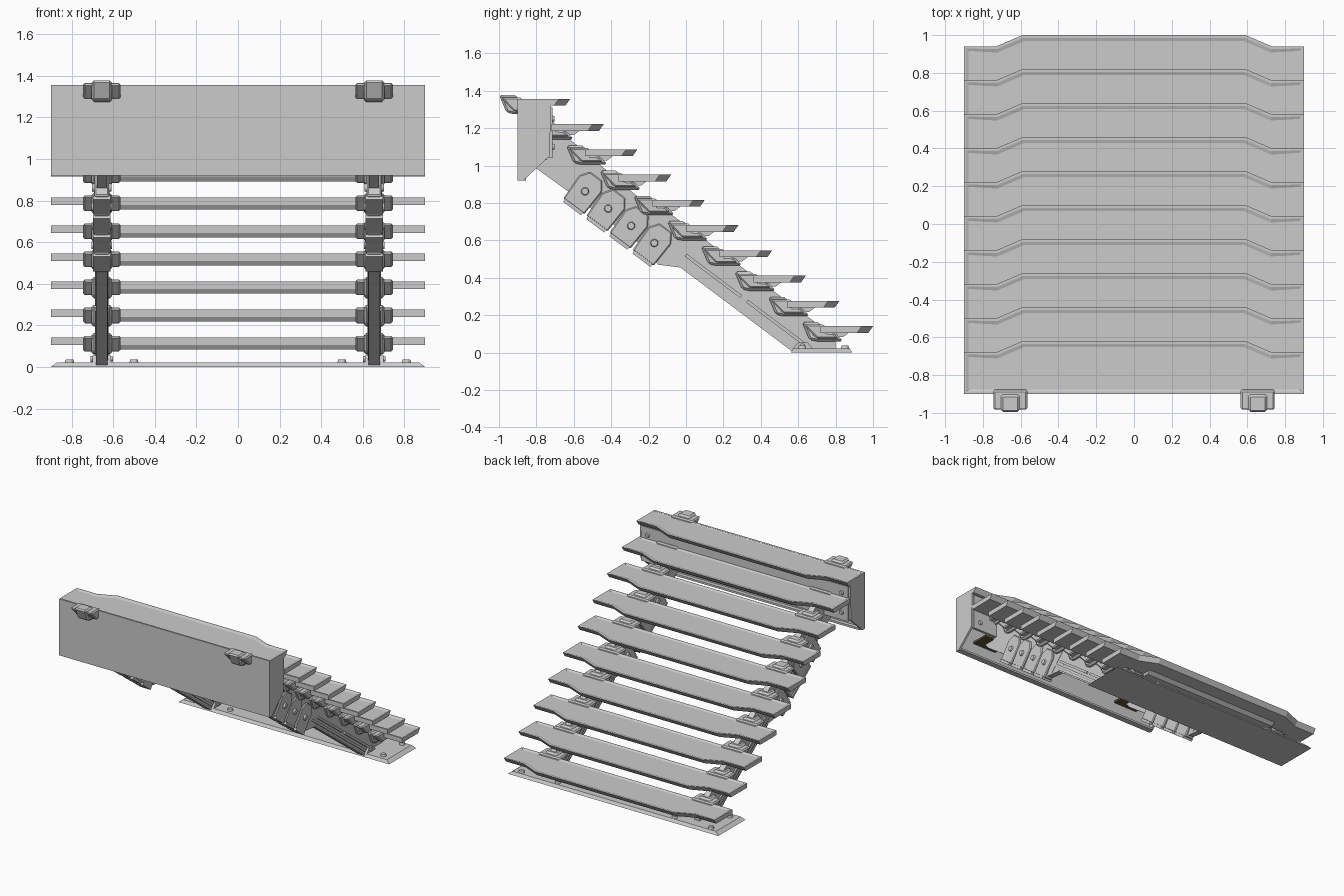
import bpy, bmesh
from mathutils import Vector, Matrix

if "Cube" in bpy.data.objects:
    bpy.data.objects.remove(bpy.data.objects["Cube"])

DY, DZ, N = 0.18, 0.135, 10          # run, rise and number of treads
D = Vector((0.8, -0.6))              # down-slope direction in (y, z)
NRM = Vector((0.6, 0.8))             # normal of the slope


def finish(name, bm, bevel=0):
    bmesh.ops.recalc_face_normals(bm, faces=bm.faces)
    me = bpy.data.meshes.new(name)
    bm.to_mesh(me)
    bm.free()
    ob = bpy.data.objects.new(name, me)
    bpy.context.collection.objects.link(ob)
    if bevel:
        m = ob.modifiers.new("edge", 'BEVEL')
        m.width, m.segments, m.limit_method = bevel, 1, 'ANGLE'
    return ob


def prism(name, pts, x0, x1, bevel=0):
    """(y, z) profile extruded along x"""
    bm = bmesh.new()
    f = bm.faces.new([bm.verts.new((x0, y, z)) for y, z in pts])
    r = bmesh.ops.extrude_face_region(bm, geom=[f])
    vs = [v for v in r['geom'] if isinstance(v, bmesh.types.BMVert)]
    bmesh.ops.translate(bm, verts=vs, vec=(x1 - x0, 0, 0))
    return finish(name, bm, bevel)


def box(name, x0, x1, y0, y1, z0, z1, bevel=0):
    return prism(name, [(y0, z0), (y1, z0), (y1, z1), (y0, z1)], x0, x1, bevel)


def bolt(name, loc, r, h, axis, sides=12):
    bm = bmesh.new()
    rot = Vector(axis).to_track_quat('Z', 'Y').to_matrix().to_4x4()
    bmesh.ops.create_cone(bm, cap_ends=True, segments=sides, radius1=r, radius2=r * .8,
                          depth=h, matrix=Matrix.Translation(loc) @ rot)
    return finish(name, bm)


def slope(origin, pairs):
    """profile given in (along slope, normal to slope) coordinates"""
    return [tuple(Vector(origin) + D * a + NRM * b) for a, b in pairs]


def tread(i, dy, dz):
    # plank with a wider middle, tapered underside and recessed top
    out = [(-.9, .72), (.9, .72), (.9, .94), (.73, .94), (.59, 1.0),
           (-.59, 1.0), (-.73, .94), (-.9, .94)]
    bm = bmesh.new()
    f = bm.faces.new([bm.verts.new((x, y + dy, .141 + dz)) for x, y in out])
    low = [bm.verts.new((x, y + dy - (.025 if y > .8 else 0), .105 + dz)) for x, y in out]
    top = list(f.verts)
    for k in range(8):
        j = (k + 1) % 8
        bm.faces.new((top[k], top[j], low[j], low[k]))
    bm.faces.new(low)
    bmesh.ops.recalc_face_normals(bm, faces=bm.faces)
    bmesh.ops.inset_region(bm, faces=[f], thickness=.015, depth=0)
    bmesh.ops.inset_region(bm, faces=[f], thickness=.018, depth=-.006)
    finish(f"tread_{i}", bm)
    # stiffening bar under the plank
    prism(f"tread_bar_{i}", [(.72 + dy, .106 + dz), (.735 + dy, .083 + dz),
                             (.84 + dy, .083 + dz), (.87 + dy, .106 + dz)], -.58, .58)


def clamp(i, s, dy, dz):
    # stepped clamp that carries the tread on the stringer
    core = [(.62, .163), (.66, .068), (.70, .06), (.84, .06), (.80, .106), (.73, .108), (.715, .163)]
    wing = [(.632, .145), (.645, .15), (.74, .15), (.75, .107), (.79, .104), (.815, .075),
            (.70, .075)]
    for nm, pts, w in (("clamp_core", core, .05), ("clamp_wing", wing, .09)):
        prism(f"{nm}_{i}", [(y + dy, z + dz) for y, z in pts],
              s * .655 - w, s * .655 + w, .012)


for i in range(N):
    tread(i, -DY * i, DZ * i)
    for s in (-1, 1):
        clamp(i, s, -DY * i, DZ * i)

# base plate with sloped rim, and its bolts
bm = bmesh.new()
bmesh.ops.create_cube(bm, size=1)
for v in bm.verts:
    up = v.co.z > 0
    v.co = (v.co.x * (1.74 if up else 1.8), .725 + v.co.y * (.30 if up else .33), .022 if up else 0)
finish("base_plate", bm)
for x in (-.81, -.5, .5, .81):
    for y in (.62, .85):
        bolt("base_bolt", (x, y, .029), .022, .016, (0, 0, 1))

# top housing: front plate, roof, shaped ends, back panel and lips
box("housing_front", -.9, .9, -.9, -.885, .92, 1.355)
box("housing_roof", -.9, .9, -.9, -.71, 1.325, 1.345)
box("housing_back_panel", -.885, .885, -.735, -.715, 1.04, 1.31)
box("housing_bottom_lip", -.885, .885, -.886, -.855, .92, .935)
for s in (-1, 1):
    prism("housing_end", [(-.9, .92), (-.87, .92), (-.73, 1.05), (-.72, 1.35), (-.9, 1.355)],
          s * .885, s * .9)
    for z in (1.1, 1.25):
        bolt("panel_bolt", (s * .83, -.71, z), .018, .014, (0, 1, 0))
    box("panel_slot_trim", s * .655 - .07, s * .655 + .07, -.716, -.705, 1.2, 1.23, .008)

brown = bpy.data.materials.new("pad_brown")
brown.diffuse_color = (.12, .085, .035, 1)
brown.use_nodes = True
brown.node_tree.nodes["Principled BSDF"].inputs["Base Color"].default_value = brown.diffuse_color

for s in (-1, 1):
    c = s * .655
    # upper and lower stringers
    prism("upper_stringer", [(-.86, 1.05), (-.80, .985), (-.10, .475), (.02, .60),
                             (-.68, 1.19), (-.80, 1.22)], c - .024, c + .024)
    prism("lower_stringer", [(-.15, .47), (-.03, .455), (.57, .01), (.80, .01), (.80, .08),
                             (-.2, .83), (-.3, .70)], c - .022, c + .022)
    # rails along the lower stringer
    for b, a0, a1, w in ((.02, 0, .86, .029), (.055, .05, .42, .033), (.055, .46, .84, .033)):
        prism("stringer_rail", slope((-.08, .50), [(a0, b), (a1, b), (a1, b + .018), (a0, b + .018)]),
              c - w, c + w)
    prism("stringer_rim", slope((-.03, .455), [(0, 0), (.745, 0), (.745, .012), (0, .012)]),
          c - .028, c + .028)
    # four wrap-round link plates with bolts and bottom flanges
    for k in range(4):
        o = Vector((-.54, .862)) + Vector((.1235, -.092)) * k
        plate = [(-.07, -.1), (.07, -.1), (.075, .05), (.04, .1), (-.04, .1), (-.075, .05)]
        w = .034 + .003 * (k % 2)
        prism(f"link_plate_{k}", slope(o, plate), c - w, c + w, .006)
        prism(f"link_flange_{k}", slope(o, [(-.06, -.115), (.06, -.115), (.06, -.095), (-.06, -.095)]),
              c - .042, c + .042)
        for t in (-1, 1):
            bolt("link_bolt", (c + t * (w + .005), o.x, o.y), .022, .014, (t, 0, 0))
    # foot lugs with hinge pin
    for t in (-1, 1):
        prism("foot_lug", [(.57, .02), (.68, .02), (.65, .055), (.60, .055)],
              c + t * .028, c + t * .045)
    bolt("foot_pin", (c, .622, .038), .014, .11, (1, 0, 0))
    # brown pad inside the housing above the stringer head
    box("stringer_pad", c - .1, c + .1, -.88, -.745, 1.03, 1.045).data.materials.append(brown)
